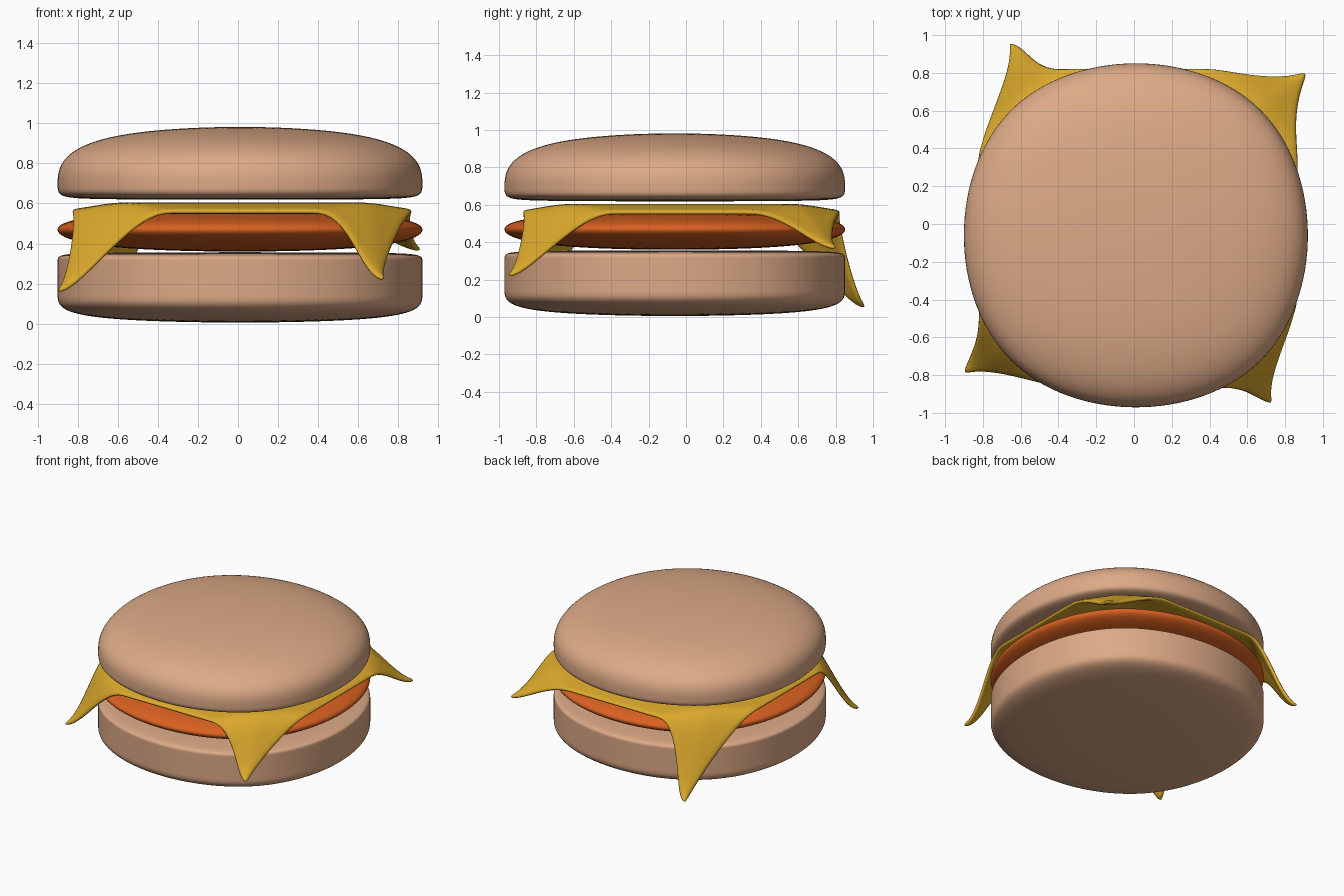
import bpy, bmesh
from mathutils import Vector

if "Cube" in bpy.data.objects:
    bpy.data.objects.remove(bpy.data.objects["Cube"])


def finish(name, bm, color, levels, thickness=0):
    bmesh.ops.recalc_face_normals(bm, faces=bm.faces)
    if thickness and sum(f.normal.z for f in bm.faces) < 0:
        bmesh.ops.reverse_faces(bm, faces=bm.faces)
    for f in bm.faces:
        f.smooth = True
    me = bpy.data.meshes.new(name)
    bm.to_mesh(me)
    bm.free()
    ob = bpy.data.objects.new(name, me)
    bpy.context.collection.objects.link(ob)
    mat = bpy.data.materials.get(color[0]) or bpy.data.materials.new(color[0])
    mat.diffuse_color = color[1]
    mat.use_nodes = True
    mat.node_tree.nodes["Principled BSDF"].inputs["Base Color"].default_value = mat.diffuse_color
    me.materials.append(mat)
    if thickness:
        sol = ob.modifiers.new("thickness", 'SOLIDIFY')
        sol.thickness = thickness
        sol.offset = -1
    sub = ob.modifiers.new("smooth", 'SUBSURF')
    sub.levels = sub.render_levels = levels
    return ob


def soft_box(name, layers, color, center=(0.01, -0.06)):
    """Stack of square cage loops (half size, height), rounded by subdivision."""
    bm = bmesh.new()
    rings = [[bm.verts.new((center[0] + sx * r, center[1] + sy * r, z))
              for sx, sy in ((-1, -1), (1, -1), (1, 1), (-1, 1))] for r, z in layers]
    for a, b in zip(rings, rings[1:]):
        for i in range(4):
            j = (i + 1) % 4
            bm.faces.new((a[i], a[j], b[j], b[i]))
    bm.faces.new(rings[0][::-1])
    bm.faces.new(rings[-1])
    return finish(name, bm, color, 5)


BREAD = ("bread", (0.72, 0.40, 0.24, 1))
MEAT = ("meat", (0.70, 0.12, 0.015, 1))
CHEESE = ("cheese", (0.72, 0.40, 0.025, 1))

# Buns and patty
R = 0.993
soft_box("bottom_bun", [(R, -0.006), (R, 0.14), (R, 0.34), (R, 0.358)], BREAD)
soft_box("top_bun", [(R, 0.617), (R, 0.637), (R, 1.012)], BREAD)
soft_box("patty", [(0.78, 0.35), (1.1, 0.475), (0.78, 0.565)], MEAT)

# Cheese slice: flat sheet, rolled edges, four corners draped to different tips
TIPS = {(-1, -1): (-0.91, -0.80, 0.17), (1, -1): (0.74, -0.96, 0.23),
        (-1, 1): (-0.67, 0.97, 0.06), (1, 1): (0.92, 0.81, 0.38)}
CX, CY, HALF, TOP, ROLL = 0.02, -0.025, 0.85, 0.605, 0.035


def smoothstep(t):
    t = max(0, min(1, t))
    return t * t * (3 - 2 * t)


def drape(u, v):
    su, sv = (1 if u > 0 else -1), (1 if v > 0 else -1)
    edge = max(abs(u), abs(v))
    p = Vector((CX + u * HALF, CY + v * HALF,
                TOP - ROLL * smoothstep((edge - 0.7) / 0.35)))
    corner = Vector((CX + su * HALF, CY + sv * HALF, TOP - ROLL))
    f = smoothstep((abs(u) + abs(v) - 1.44) / 0.54)
    p += (Vector(TIPS[su, sv]) - corner) * f
    # gather each hanging corner into a narrow trough
    side = (abs(u) - abs(v)) * HALF
    p.x -= su * side * 0.2 * f
    p.y += sv * side * 0.2 * f
    return p


N = 32
bm = bmesh.new()
grid = [[bm.verts.new(drape(2 * i / N - 1, 2 * j / N - 1)) for j in range(N + 1)]
        for i in range(N + 1)]
for i in range(N):
    for j in range(N):
        bm.faces.new((grid[i][j], grid[i + 1][j], grid[i + 1][j + 1], grid[i][j + 1]))
finish("cheese_slice", bm, CHEESE, 1, 0.028)
